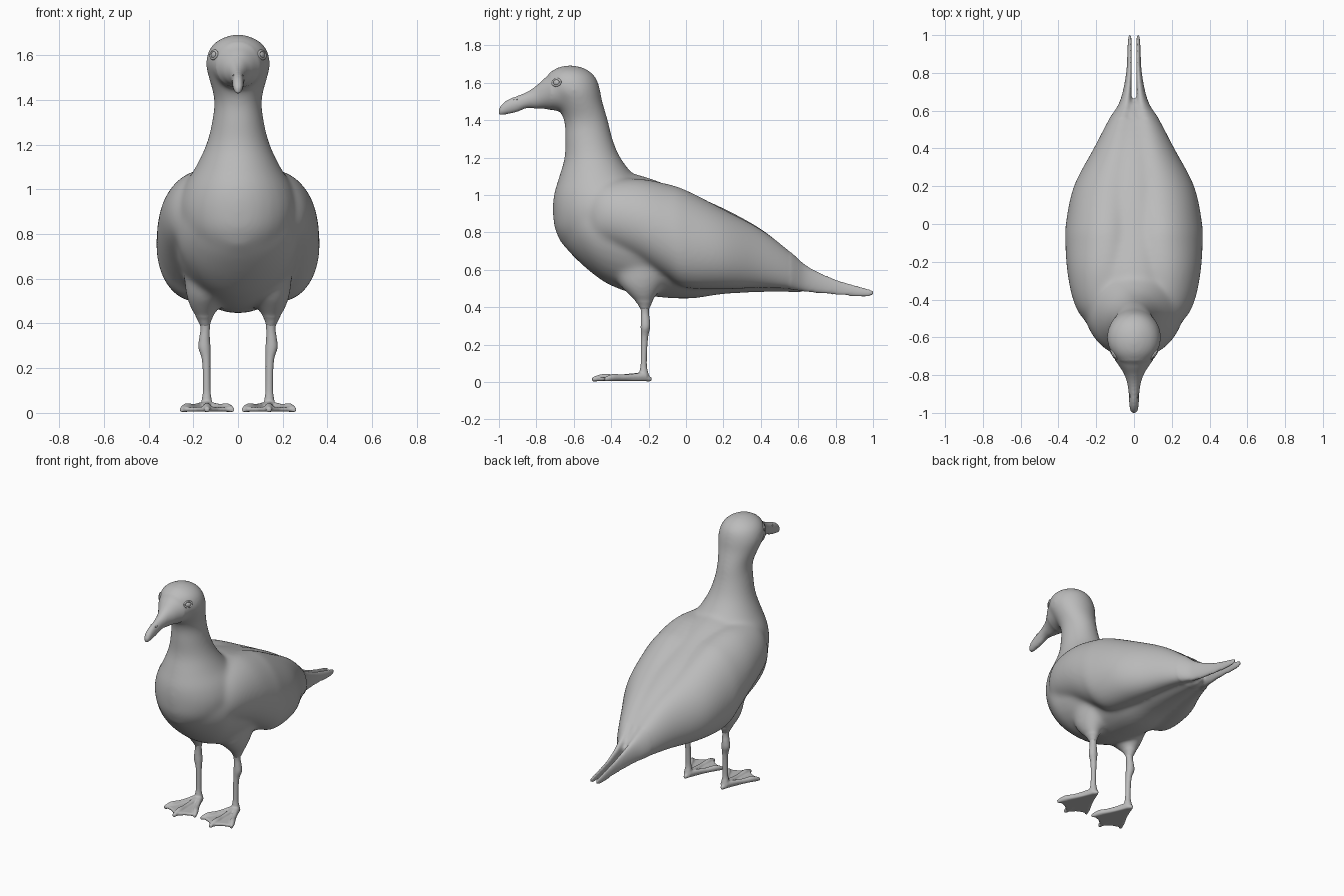
import bpy, bmesh, math
from mathutils.bvhtree import BVHTree

old = bpy.data.objects.get("Cube")
if old:
    bpy.data.objects.remove(old, do_unlink=True)

GREY = (0.5, 0.5, 0.5, 1)
mat = bpy.data.materials.new("plain grey")
mat.use_nodes = True
mat.diffuse_color = GREY
bsdf = mat.node_tree.nodes["Principled BSDF"]
bsdf.inputs["Base Color"].default_value = GREY
bsdf.inputs["Roughness"].default_value = 0.7


def spline(rows, steps=5):
    """Catmull-Rom interpolation of whole station rows."""
    out = []
    for i in range(len(rows) - 1):
        quad = [rows[max(0, min(len(rows) - 1, i + k))] for k in (-1, 0, 1, 2)]
        for s in range(steps):
            t = s / steps
            out.append([b + 0.5 * t * (c - a + t * (2*a - 5*b + 4*c - d + t * (3*(b - c) + d - a)))
                        for a, b, c, d in zip(*quad)])
    return out + [list(rows[-1])]


def loft(bm, axis, rows, side=1, shear=0, sides=32):
    """Oval rings; row = (position on axis, x, other centre, x radius, other radius)."""
    rings = []
    for p, cx, co, rx, ro in spline(rows):
        ring = []
        for k in range(sides):
            a = 2 * math.pi * k / sides
            x = side * (cx + rx * math.cos(a) - shear * ro * math.sin(a))
            o = co + ro * math.sin(a)
            ring.append(bm.verts.new((x, p, o) if axis == "y" else (x, o, p)))
        rings.append(ring)
    faces = [bm.faces.new(rings[0]), bm.faces.new(rings[-1])]
    for r, s in zip(rings, rings[1:]):
        for k in range(sides):
            n = (k + 1) % sides
            faces.append(bm.faces.new((r[k], r[n], s[n], s[k])))
    bmesh.ops.recalc_face_normals(bm, faces=faces)


def finish(name, bm):
    me = bpy.data.meshes.new(name)
    bm.to_mesh(me)
    bm.free()
    me.materials.append(mat)
    me.shade_smooth()
    ob = bpy.data.objects.new(name, me)
    bpy.context.collection.objects.link(ob)
    return ob


def fuse(name, bm, voxel, passes):
    """Melt overlapping parts together; passes = (repeats, rule for the vertices to soften)."""
    ob = finish(name, bm)
    rm = ob.modifiers.new("fuse", "REMESH")
    rm.mode = "VOXEL"
    rm.voxel_size = voxel
    bm = bmesh.new()
    bm.from_object(ob, bpy.context.evaluated_depsgraph_get())
    ob.modifiers.clear()
    for repeats, rule in passes:
        chosen = [v for v in bm.verts if rule(v.co)]
        for _ in range(repeats):
            bmesh.ops.smooth_vert(bm, verts=chosen, factor=0.5,
                                  use_axis_x=True, use_axis_y=True, use_axis_z=True)
    surface = BVHTree.FromBMesh(bm)
    bm.to_mesh(ob.data)
    bm.free()
    ob.data.shade_smooth()
    return surface


def place(ob, surface, point):
    """Seat a part on the skin with its x axis pointing outward."""
    spot, normal, _, _ = surface.find_nearest(point)
    ob.location = spot
    ob.rotation_euler = normal.to_track_quat("X", "Z").to_euler()


# Torso, tail root
bm = bmesh.new()
loft(bm, "y", [(-.68, 0, .88, .10, .12), (-.6, 0, .87, .20, .20), (-.5, 0, .83, .265, .25),
               (-.4, 0, .815, .28, .30), (-.25, 0, .787, .285, .32), (0, 0, .73, .265, .285),
               (.2, 0, .70, .22, .23), (.4, 0, .65, .15, .17), (.55, 0, .59, .085, .11),
               (.61, 0, .56, .06, .08), (.66, 0, .54, .02, .04)])
# Breast, neck and skull
loft(bm, "z", [(.62, 0, -.40, .08, .10), (.7, 0, -.41, .18, .215), (.8, 0, -.42, .245, .275),
               (.9, 0, -.42, .27, .292), (1, 0, -.43, .25, .277), (1.1, 0, -.475, .19, .203),
               (1.2, 0, -.5, .143, .15), (1.3, 0, -.52, .117, .128), (1.4, 0, -.535, .107, .118),
               (1.5, 0, -.575, .132, .128), (1.56, 0, -.6, .145, .142), (1.62, 0, -.612, .132, .135),
               (1.66, 0, -.617, .10, .105), (1.685, 0, -.62, .05, .06), (1.693, 0, -.62, .015, .02)])
# Face and hooked beak
loft(bm, "y", [(-.6, 0, 1.56, .12, .11), (-.7, 0, 1.555, .11, .105), (-.75, 0, 1.545, .08, .085),
               (-.8, 0, 1.523, .05, .062), (-.85, 0, 1.508, .035, .044), (-.9, 0, 1.488, .028, .044),
               (-.95, 0, 1.472, .026, .04), (-.985, 0, 1.456, .021, .03), (-1.002, 0, 1.443, .011, .017)])
for side in (1, -1):
    # Folded wing with pointed tip
    loft(bm, "y", [(-.6, .10, .90, .05, .08), (-.5, .16, .90, .11, .15), (-.4, .17, .90, .153, .18),
                   (-.25, .17, .87, .183, .218), (-.1, .165, .81, .198, .25),
                   (0, .165, .765, .195, .262), (.2, .14, .71, .178, .215),
                   (.4, .10, .66, .113, .158), (.55, .07, .6, .065, .105), (.65, .044, .55, .03, .07),
                   (.8, .027, .508, .014, .043), (.95, .023, .48, .011, .026),
                   (1.003, .021, .477, .008, .014)], side, 0.1)
    # Thigh
    loft(bm, "z", [(.72, .12, -.2, .12, .2), (.6, .125, -.22, .115, .17), (.52, .14, -.235, .09, .12),
                   (.46, .15, -.23, .058, .07), (.42, .15, -.222, .034, .04),
                   (.38, .147, -.22, .02, .02)], side)
skin = fuse("body", bm, 0.009, [(4, lambda c: True),
                                (22, lambda c: -.72 < c.y < .56 and c.z > .43)])

for side, label in ((1, "left"), (-1, "right")):
    # Shank with knobbly joint
    bm = bmesh.new()
    loft(bm, "z", [(.45, .15, -.222, .03, .032), (.38, .147, -.22, .022, .022),
                   (.33, .15, -.217, .025, .025), (.29, .15, -.217, .028, .026),
                   (.23, .142, -.222, .019, .019), (.1, .14, -.226, .018, .017),
                   (.05, .14, -.225, .024, .024), (.015, .14, -.215, .022, .026)], side, sides=16)
    # Three toes and a heel spur
    for tip_x, tip_y in ((.026, -.435), (.138, -.503), (.252, -.435)):
        rows = []
        for t, z, r in ((0, .03, .026), (.3, .028, .018), (.55, .024, .017),
                        (.8, .024, .02), (1, .014, .012)):
            rows.append((-.21 + t * (tip_y + .21), .14 + t * (tip_x - .14), z, r, min(r, z)))
        loft(bm, "y", rows, side, sides=12)
    loft(bm, "y", [(-.23, .14, .025, .02, .02), (-.2, .14, .018, .016, .016),
                   (-.183, .14, .015, .008, .01)], side, sides=12)
    # Scalloped webbing
    outline = ((.125, -.2), (.03, -.425), (.085, -.445), (.138, -.49), (.19, -.445),
               (.248, -.425), (.155, -.2))
    face = bm.faces.new([bm.verts.new((side * x, y, .006)) for x, y in outline])
    top = bmesh.ops.extrude_face_region(bm, geom=[face])["geom"]
    bmesh.ops.translate(bm, vec=(0, 0, .02), verts=[g for g in top if isinstance(g, bmesh.types.BMVert)])
    bmesh.ops.recalc_face_normals(bm, faces=bm.faces)
    fuse(label + "_leg", bm, 0.005, [(5, lambda c: True)])

    # Eyeball
    bm = bmesh.new()
    bmesh.ops.create_uvsphere(bm, u_segments=16, v_segments=10, radius=.02)
    for v in bm.verts:
        v.co.x *= .45
        v.co.z *= .8
    place(finish(label + "_eye", bm), skin, (side * .15, -.72, 1.612))

    # Almond-shaped lid ring
    bm = bmesh.new()
    rings = [[bm.verts.new((.006 * math.sin(b), (.025 + .006 * math.cos(b)) * math.cos(a),
                            (.018 + .006 * math.cos(b)) * math.sin(a)))
              for b in [math.tau * j / 8 for j in range(8)]]
             for a in [math.tau * i / 24 for i in range(24)]]
    for r, s in zip(rings, rings[1:] + rings[:1]):
        for j in range(8):
            bm.faces.new((r[j], s[j], s[(j + 1) % 8], r[(j + 1) % 8]))
    bmesh.ops.recalc_face_normals(bm, faces=bm.faces)
    place(finish(label + "_eyelid", bm), skin, (side * .15, -.72, 1.612))

    # Nostril ridge
    bm = bmesh.new()
    bmesh.ops.create_uvsphere(bm, u_segments=12, v_segments=8, radius=.012)
    for v in bm.verts:
        v.co.x *= .25
        v.co.z *= .35
    place(finish(label + "_nostril", bm), skin, (side * .06, -.92, 1.53))
